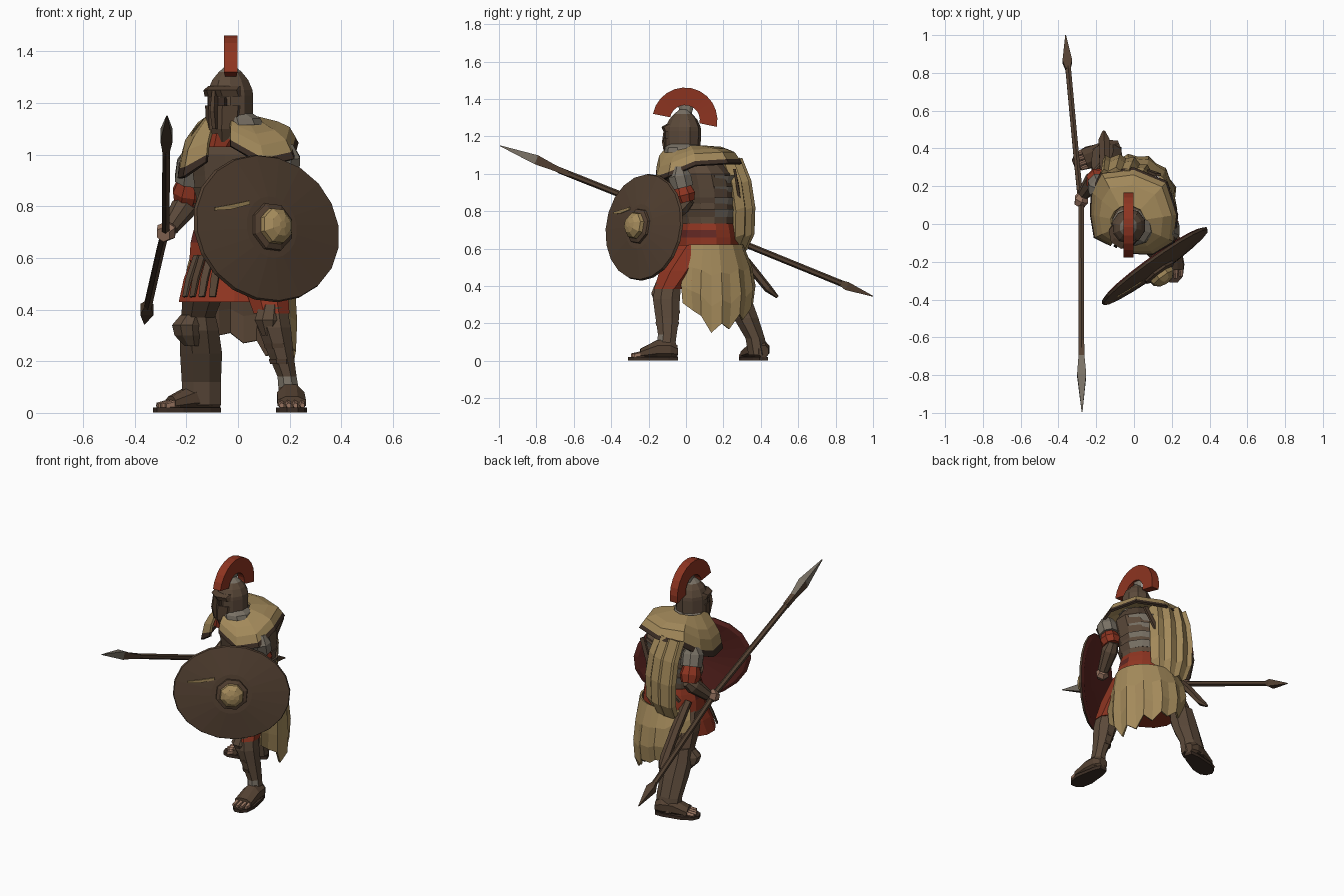
import bpy, bmesh, math
from mathutils import Vector as V

if "Cube" in bpy.data.objects:
    bpy.data.objects.remove(bpy.data.objects["Cube"])

COLS = {"brown": (.088, .053, .032), "dark_brown": (.045, .027, .018), "tan": (.37, .255, .105),
        "red": (.27, .035, .015), "dark_red": (.12, .02, .016), "grey": (.19, .165, .13),
        "skin": (.32, .18, .12), "light_brown": (.105, .067, .042)}
MATS = {}
for k, c in COLS.items():
    MATS[k] = bpy.data.materials.new(k)
    MATS[k].diffuse_color = (*c, 1)


def finish(name, bm, mats, rule=None, recalc=True):
    if recalc:
        bmesh.ops.recalc_face_normals(bm, faces=bm.faces)
    bm.normal_update()
    if rule:
        for f in bm.faces:
            f.material_index = rule(f.calc_center_median(), f.normal)
    me = bpy.data.meshes.new(name)
    bm.to_mesh(me)
    bm.free()
    for m in mats.split():
        me.materials.append(MATS[m])
    ob = bpy.data.objects.new(name, me)
    bpy.context.collection.objects.link(ob)
    return ob


def tube(name, pts, mats="brown", n=8, side=(1, 0, 0), axis=None, rule=None):
    """Loft elliptical rings (x, y, z, r_side, r_other) along a path."""
    bm = bmesh.new()
    rings = []
    P = [V(p[:3]) for p in pts]
    for i, p in enumerate(pts):
        t = V(axis) if axis else P[min(i + 1, len(P) - 1)] - P[max(i - 1, 0)]
        t.normalize()
        u = V(side) - t * V(side).dot(t)
        u.normalize()
        v = t.cross(u)
        r2 = p[4] if len(p) > 4 else p[3]
        A = [2 * math.pi * (j + .5) / n for j in range(n)]
        rings.append([bm.verts.new(P[i] + u * p[3] * math.cos(a) + v * r2 * math.sin(a)) for a in A])
    for a, b in zip(rings, rings[1:]):
        for j in range(n):
            k = (j + 1) % n
            bm.faces.new((a[j], a[k], b[k], b[j]))
    bm.faces.new(rings[0])
    bm.faces.new(rings[-1])
    return finish(name, bm, mats, rule)


def sheet(name, rows, mats, thick=.012, edge_mat=0):
    """Cloth from rows of points; the last row of faces can take another material."""
    bm = bmesh.new()
    R = [[bm.verts.new(p) for p in r] for r in rows]
    for i in range(len(R) - 1):
        for j in range(len(R[0]) - 1):
            f = bm.faces.new((R[i][j], R[i][j + 1], R[i + 1][j + 1], R[i + 1][j]))
            if i == len(R) - 2:
                f.material_index = edge_mat
    ob = finish(name, bm, mats, recalc=False)
    s = ob.modifiers.new("thickness", "SOLIDIFY")
    s.thickness = thick
    s.offset = 0
    return ob


UP = (0, 0, 1)
# torso with grey back plates
tube("torso", [(0, .13, .55, .18, .14), (0, .12, .68, .165, .135), (0, .115, .78, .165, .145),
               (0, .115, .85, .17, .15), (0, .11, .92, .18, .155), (0, .095, 1.0, .19, .155),
               (-.01, .05, 1.1, .12, .1), (-.03, .0, 1.15, .07, .07)], "light_brown grey", 12, axis=UP)
for i, z in enumerate((.77, .83, .89, .95)):
    tube(f"back_plate_{i}", [(0, .115, z, .165, .148), (0, .115, z + .042, .18, .16)], "light_brown grey",
         12, axis=UP, rule=lambda c, n: int(n.y > .1))
tube("sash", [(0, .12, .59, .195, .17), (0, .12, .66, .19, .165), (0, .12, .70, .18, .157),
              (0, .12, .735, .168, .148)], "red dark_red", 12, axis=UP,
     rule=lambda c, n: int(.66 < c.z < .7 and c.y < .12))
tube("scarf", [(-.07, -.06, 1.03, .06, .035), (-.05, -.03, 1.08, .085, .075), (-.03, 0, 1.13, .085, .085)],
     "red", 8, axis=UP)
tube("skirt", [(0, .11, .61, .18, .155), (-.01, .09, .52, .205, .165), (-.015, .07, .43, .22, .17)],
     "red", 14, axis=UP)
for i, d in enumerate((212, 224, 236, 248)):
    a = math.radians(d)
    c, s = math.cos(a), math.sin(a)
    tube(f"skirt_strap_{i}", [(.19 * c, .11 + .165 * s, .61, .022, .006),
                              (-.01 + .213 * c, .09 + .173 * s, .52, .022, .007),
                              (-.015 + .224 * c, .07 + .178 * s, .45, .018, .006)],
         "brown" if i % 2 else "light_brown", 4, side=(-s, c, 0))

# shoulder mantle, open at the chest
outer = [(-.12, -.11, .98), (-.205, -.07, .925), (-.225, .05, .92), (-.22, .17, .97), (-.17, .27, 1.05),
         (0, .29, 1.06), (.17, .22, 1.06), (.225, .05, 1.05), (.21, -.09, .99), (.10, -.155, .965),
         (-.03, -.15, 1.04)]
rows = []
for f, lift in ((0, 0), (.55, .03), (.82, .035), (.95, .01), (1.02, -.005)):
    row = []
    for p in outer:
        p = V(p)
        d = V((p.x + .03, p.y - .01, 0)).normalized() * .09
        q = V((-.03, .01, 1.145)) + d
        row.append(q.lerp(p, f) + V((0, 0, lift * (1.5 if p.x < -.15 else 1))))
    rows.append(row)
sheet("mantle", rows, "tan dark_brown", .014, 1)

# hanging upper cape and lower cape with a torn hem
rows = []
for z, out, w in ((1.08, -.05, .9), (.96, .0, 1), (.82, .022, 1.05), (.68, .018, 1), (.6, -.02, .8)):
    row = []
    for j in range(8):
        t = (j / 7 - .5) * w
        o = out + .035 * math.cos(math.pi * (j / 7 - .5)) + .01 * (-1) ** j
        row.append((-.045 + .24 * t + .37 * o, .285 - .07 * t + .93 * o, z - .015 * (j % 2)))
    rows.append(row)
sheet("upper_cape", rows, "tan", .03)
hem = [.31, .27, .24, .15, .2, .17, .25, .22, .28, .27, .31, .3, .4, .42, .46]
rows = []
for f in (0, .35, .7, 1):
    row = []
    for j, h in enumerate(hem):
        a = math.radians(-38 + 190 * j / (len(hem) - 1))
        k = 1 + .05 * f * (-1) ** j
        bulge = .05 * math.sin(math.pi * min(f * .8, 1))
        row.append(((.2 + .4 * bulge) * k * math.cos(a), .125 + (.175 + bulge + .015 * f) * k * math.sin(a),
                    .62 + (h - .62) * f))
    rows.append(row)
c = sheet("lower_cape", rows, "brown tan")
c.modifiers[0].material_offset = 1
c.modifiers[0].material_offset_rim = 1

# helmet turned to one side: shell, face plate, brow, eye slit and neck guard
H = V((-.03, -.015, 0))
F, FS = V((-.55, -.835, 0)), V((.835, -.55, 0))


def head(f, s, z, ru, rv):
    p = H + F * f + FS * s
    return (p.x, p.y, z, ru, rv)


tube("helmet", [head(0, 0, 1.06, .083, .085), head(0, 0, 1.15, .09, .095), head(0, 0, 1.23, .09, .098),
                head(0, 0, 1.25, .088, .096), head(0, 0, 1.29, .07, .078), head(0, 0, 1.32, .045, .05),
                head(0, 0, 1.345, .015, .02)], "light_brown grey", 10, side=FS, axis=UP,
     rule=lambda c, n: int(c.z > 1.31))
tube("face_plate", [head(.035, 0, 1.05, .05, .055), head(.035, 0, 1.10, .075, .075),
                    head(.03, 0, 1.19, .083, .08)], "brown", 8, side=FS, axis=UP)
tube("brow", [head(.03, 0, 1.225, .085, .08), head(.04, 0, 1.25, .083, .085),
              head(.015, 0, 1.265, .078, .08)], "brown", 8, side=FS, axis=UP)
tube("eye_opening", [head(.088, 0, 1.188, .055, .014), head(.088, 0, 1.222, .055, .014)],
     "dark_brown", 4, side=FS, axis=UP)
tube("nose_guard", [head(.105, 0, 1.10, .012, .014), head(.115, 0, 1.17, .014, .02),
                    head(.108, 0, 1.25, .01, .014)], "brown", 4, side=FS, axis=UP)
tube("neck_guard", [head(-.015, .015, 1.115, .115, .1), head(-.01, .012, 1.14, .108, .095),
                    head(0, 0, 1.165, .08, .085)], "grey", 10, side=FS, axis=UP)

# crest arc on its holder
tube("crest_holder", [(-.03, .0, 1.32, .018, .03), (-.03, .0, 1.39, .012, .05)], "grey", 6, axis=UP)
bm = bmesh.new()
secs = []
for i in range(13):
    a = math.radians(-12 + 181 * i / 12)
    secs.append([bm.verts.new((x, -.006 + r * math.cos(a), 1.287 + r * math.sin(a)))
                 for x, r in ((-.055, .174), (-.002, .174), (-.006, .08), (-.05, .08))])
for a, b in zip(secs, secs[1:]):
    for j in range(4):
        bm.faces.new((a[j], a[j - 1], b[j - 1], b[j]))
bm.faces.new(secs[0])
bm.faces.new(secs[-1])
finish("crest", bm, "red")


# arms
def arm(tag, sh, el, wr, hand):
    sh, el, wr, hand = map(V, (sh, el, wr, hand))
    m = sh.lerp(el, .45)
    tube(tag + "_pauldron", [(*(sh + V((0, 0, .05))), .035), (*sh, .066), (*m, .064)], "grey", 8)
    tube(tag + "_sleeve", [(*m, .05), (*m.lerp(el, .5), .064), (*el, .05)], "red", 8)
    tube(tag + "_bracer", [(*el.lerp(wr, -.15), .035), (*el.lerp(wr, .2), .05), (*wr, .034)],
         "light_brown", 8)
    tube(tag + "_hand", [(*wr, .028), (*wr.lerp(hand, .5), .042), (*hand, .03)], "skin", 6)


arm("right_arm", (-.175, .18, .97), (-.2, .25, .81), (-.265, .16, .715), (-.29, .1, .69))
arm("left_arm", (.18, -.035, .99), (.175, .0, .85), (.14, -.12, .74), (.11, -.17, .73))

# thighs, shin boots and knee guards
tube("left_thigh", [(.08, .05, .62, .1, .11), (.11, -.04, .48, .09, .11), (.13, -.095, .385, .075, .082)],
     "red", 8, axis=UP)
tube("right_thigh", [(-.09, .13, .6, .1), (-.13, .2, .48, .09), (-.155, .26, .37, .07)], "brown", 8, axis=UP)
tube("left_boot", [(.13, -.095, .41, .065, .075), (.14, -.105, .33, .07, .078), (.165, -.1, .23, .054, .068),
                   (.19, -.1, .14, .04, .054), (.195, -.105, .1, .042, .054), (.2, -.1, .03, .045, .06)],
     "light_brown grey", 8, axis=UP, rule=lambda c, n: int(.1 < c.z < .14 and n.y < -.5))
tube("right_boot", [(-.155, .26, .4, .068, .07), (-.15, .28, .32, .082, .08), (-.143, .32, .23, .088, .072),
                    (-.142, .37, .12, .082, .056), (-.14, .385, .03, .08, .055)], "light_brown", 8, axis=UP)
tube("left_knee_guard", [(.12, -.135, .30, .03), (.115, -.14, .36, .055, .05), (.125, -.12, .42, .045)],
     "light_brown", 8, axis=UP)
tube("right_knee_guard", [(-.18, .25, .26, .03), (-.195, .24, .30, .055, .05), (-.2, .23, .34, .06, .055),
                          (-.18, .24, .38, .045)], "light_brown", 8, axis=UP)
for i, z in enumerate((.19, .25)):
    tube(f"left_boot_band_{i}", [(.215 - z * .24, -.1, z, .03 + z * .1, .046 + z * .1),
                                 (.213 - z * .24, -.1, z + .018, .033 + z * .1, .05 + z * .1)],
         "brown", 8, axis=UP)


# sandals: sole, upper and toes along a heel-to-toe direction
def foot(tag, heel, d):
    d = V(d).normalized()
    s = V((-d.y, d.x, 0))

    def ring(t, z, ru, rv):
        p = V(heel) + d * t
        return (p.x, p.y, z, ru, rv)
    tube(tag + "_sole", [ring(0, .011, .035, .014), ring(.05, .011, .06, .014), ring(.17, .011, .085, .014),
                         ring(.235, .011, .07, .014), ring(.265, .011, .03, .014)],
         "dark_brown", 4, side=s, axis=d)
    tube(tag + "_upper", [ring(.0, .05, .03, .035), ring(.04, .06, .052, .055), ring(.11, .06, .057, .055),
                          ring(.2, .038, .06, .028)], "brown", 8, side=s, axis=d)
    for i in range(4):
        a = V(heel) + s * (i - 1.5) * .027
        b, e = a + d * .18, a + d * (.25 - .008 * abs(i - 1.2))
        tube(f"{tag}_toe_{i}", [(b.x, b.y, .036, .014, .02), (e.x, e.y, .028, .01, .012)],
             "skin", 5, side=s, axis=d)


foot("left_foot", (.2, -.045, 0), (.04, -1, 0))
foot("right_foot", (-.075, .415, 0), (-.93, -.36, 0))

# oval shield with dark red back, boss, ring and tan mark
N = V((.58, -.8, .14)).normalized()
C = V((.112, -.225, .715))
S = V((.8, .58, -.1))


def along(rings):
    return [(*(C + N * r[0]), *r[1:]) for r in rings]


tube("shield", along([(.015, .05, .05), (-.018, .32, .265), (-.008, .345, .288), (.006, .34, .283),
                      (.032, .12, .12), (.034, .05, .05)]), "brown dark_red", 20, side=S, axis=N,
     rule=lambda c, n: int(n.dot(N) < -.5))
tube("boss_ring", along([(.02, .1), (.045, .095), (.055, .07)]), "brown", 8, side=S, axis=N)
tube("boss", along([(.04, .075), (.075, .07), (.1, .045), (.108, .015)]), "tan", 8, side=S, axis=N)
mark = []
for x, z, d, w in ((-.09, .79, .022, .008), (-.03, .797, .03, .013), (.045, .815, .037, .01)):
    mark.append((x, C.y + (d - N.x * (x - C.x) - N.z * (z - C.z)) / N.y, z, w, .004))
tube("shield_mark", mark, "tan", 4, side=(0, 0, 1))

# spear: shaft, head and butt spike
tube("spear_shaft", [(-.278, -.68, 1.02, .017), (-.28, .1, .71, .017), (-.3, .3, .63, .017),
                     (-.352, .86, .402, .017)], "brown", 6)
tube("spear_head", [(-.278, -.62, .997, .02), (-.278, -.7, 1.03, .022), (-.277, -.8, 1.075, .034, .036),
                    (-.275, -.995, 1.15, .003)], "brown grey", 4,
     rule=lambda c, n: int(n.z > 0 and c.y < -.7))
tube("butt_spike", [(-.35, .82, .42, .018), (-.353, .86, .4, .036, .032), (-.362, 1.0, .345, .003)],
     "brown", 4)
# scabbard behind the hip and strap across the back
tube("scabbard", [(-.15, .2, .66, .03, .022), (-.155, .33, .52, .032, .024), (-.158, .44, .385, .034, .022),
                  (-.16, .49, .34, .008)], "brown", 6)
tube("back_strap", [(.13, .26, 1.02, .02, .01), (.05, .29, .85, .02, .01), (-.12, .24, .66, .02, .01)],
     "brown", 4)

for m in bpy.data.materials:
    if m.users and not m.is_grease_pencil:
        m.use_nodes = True
        m.node_tree.nodes["Principled BSDF"].inputs["Base Color"].default_value = m.diffuse_color
